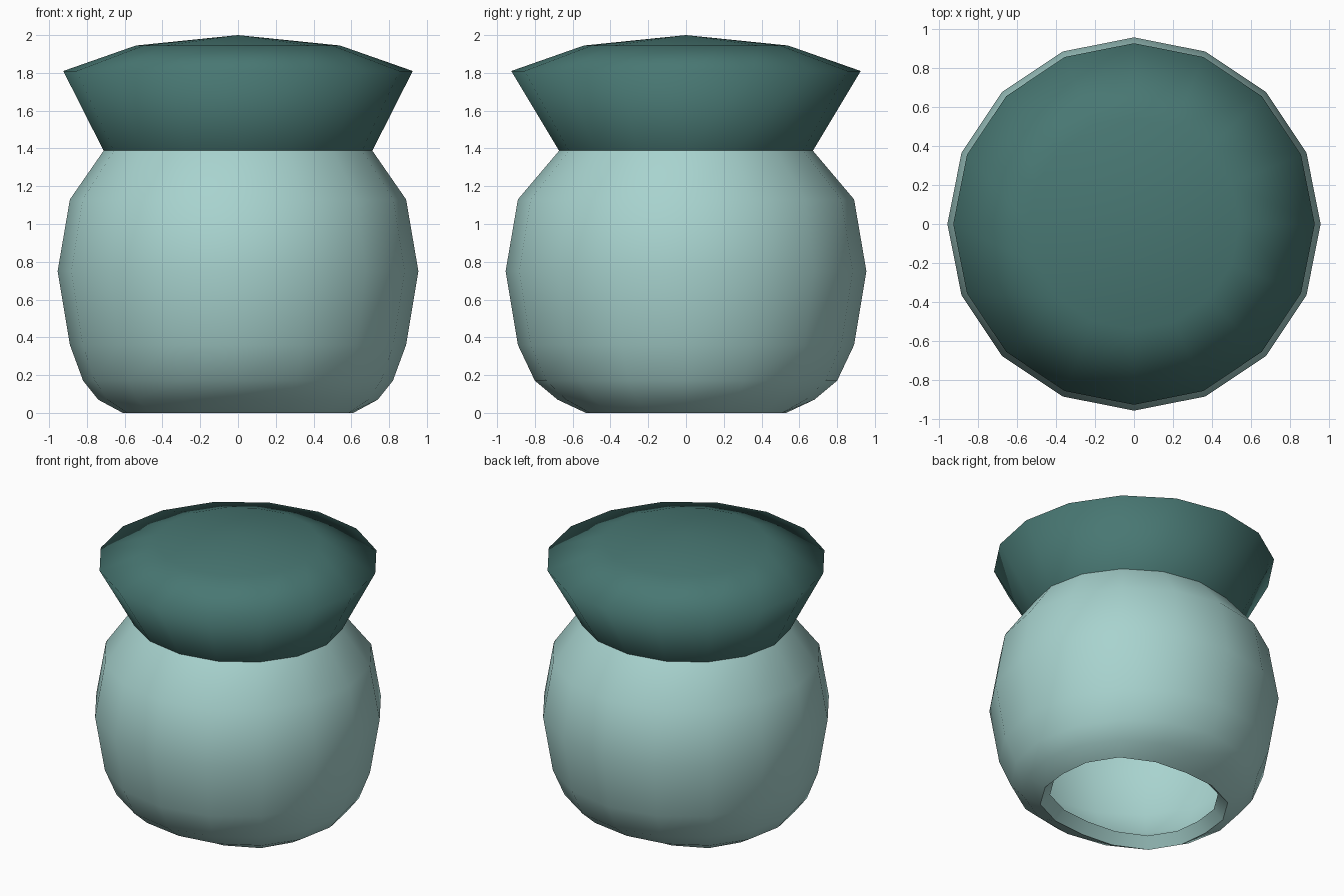
import bpy, bmesh, math

if "Cube" in bpy.data.objects:
    bpy.data.objects.remove(bpy.data.objects["Cube"])

SIDES = 16


def material(name, rgb):
    m = bpy.data.materials.new(name)
    m.diffuse_color = (*rgb, 1)
    m.use_nodes = True
    m.node_tree.nodes["Principled BSDF"].inputs["Base Color"].default_value = m.diffuse_color
    return m


def lathe(name, rings, mat):
    """Revolve rings of (x radius, y radius, z, diagonal bulge) into one smooth shell."""
    bm = bmesh.new()
    previous = None
    for rx, ry, z, bulge in rings:
        if rx == 0:
            ring = [bm.verts.new((0, 0, z))]
        else:
            ring = []
            for i in range(SIDES):
                a = 2 * math.pi * i / SIDES
                k = 1 + bulge * math.sin(2 * a) ** 2
                ring.append(bm.verts.new((rx * k * math.cos(a), ry * k * math.sin(a), z)))
        if previous:
            for i in range(SIDES):
                j = (i + 1) % SIDES
                if len(ring) == 1:
                    bm.faces.new((previous[i], previous[j], ring[0]))
                elif len(previous) == 1:
                    bm.faces.new((previous[0], ring[j], ring[i]))
                else:
                    bm.faces.new((previous[i], previous[j], ring[j], ring[i]))
        previous = ring
    for f in bm.faces:
        f.smooth = True
    mesh = bpy.data.meshes.new(name)
    bm.to_mesh(mesh)
    bm.free()
    mesh.materials.append(mat)
    obj = bpy.data.objects.new(name, mesh)
    bpy.context.collection.objects.link(obj)
    return obj


pale = material("pale teal", (0.39, 0.65, 0.62))
dark = material("dark teal", (0.065, 0.185, 0.17))

# Hollow round body: inner wall down to the open base, then outer wall up to the neck
body = lathe("body", [
    (0.65, 0.62, 1.37, 0), (0.83, 0.83, 1.10, 0), (0.895, 0.895, 0.75, 0),
    (0.83, 0.83, 0.39, 0), (0.76, 0.73, 0.20, 0), (0.68, 0.62, 0.12, 0.02),
    (0.55, 0.47, 0.07, 0.08),
    (0.61, 0.53, 0.00, 0.08), (0.74, 0.68, 0.07, 0.02), (0.82, 0.80, 0.17, 0),
    (0.89, 0.89, 0.36, 0), (0.955, 0.955, 0.75, 0), (0.89, 0.89, 1.13, 0),
    (0.71, 0.67, 1.39, 0)], pale)

# Keep a crisp edge around the base opening
bpy.context.view_layer.objects.active = body
body.select_set(True)
bpy.ops.object.shade_smooth_by_angle(angle=math.radians(60))

# Flared lid with a shallow dome, and its inner skin
lathe("lid", [
    (0.71, 0.67, 1.385, 0), (0.925, 0.925, 1.81, 0), (0.54, 0.54, 1.945, 0),
    (0, 0, 2.0, 0)], dark)
lathe("lid_lining", [
    (0, 0, 1.93, 0), (0.52, 0.52, 1.88, 0), (0.84, 0.84, 1.78, 0),
    (0.65, 0.62, 1.37, 0)], dark)
